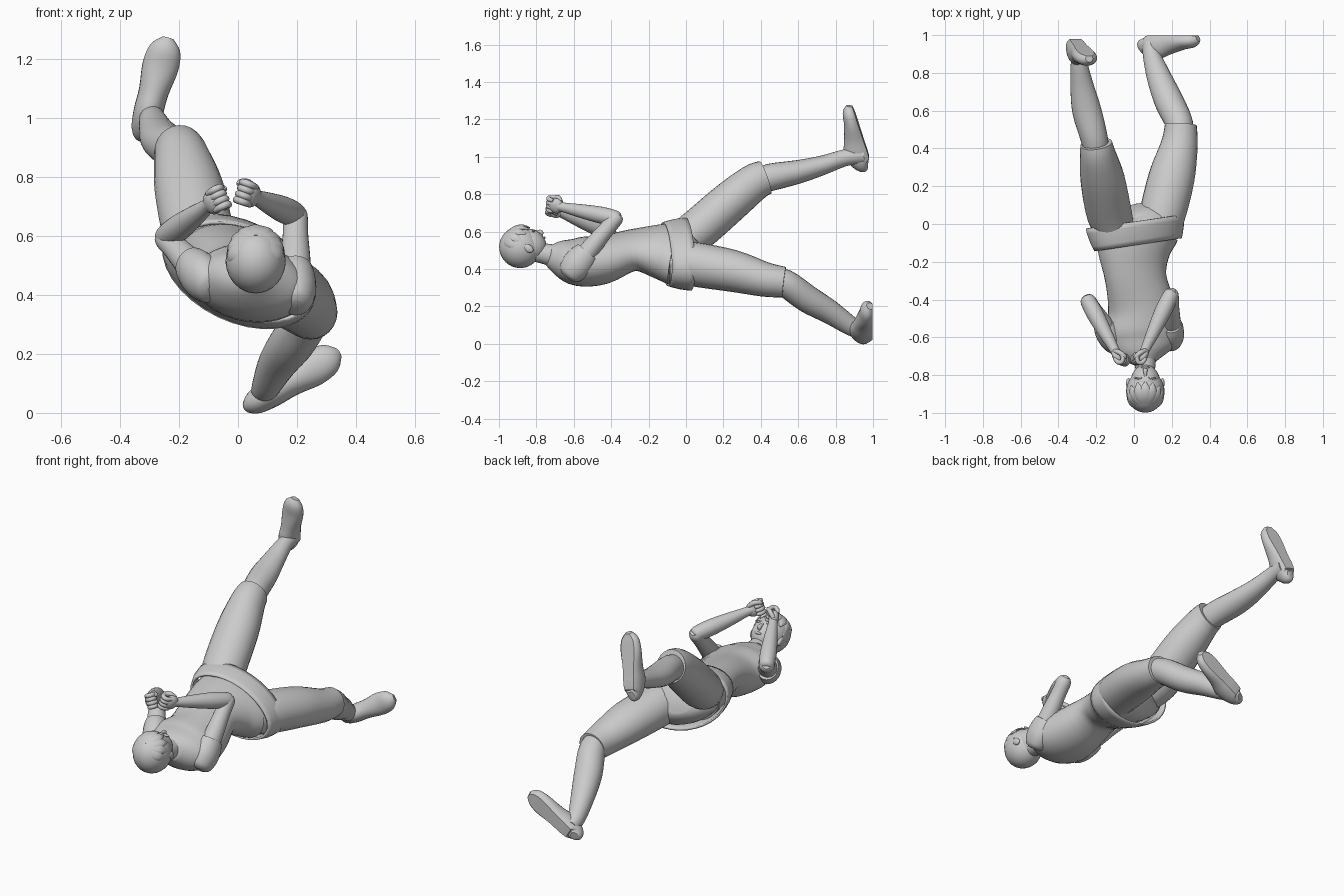
import bpy, bmesh, math
from mathutils import Vector as V, Matrix

if "Cube" in bpy.data.objects:
    bpy.data.objects.remove(bpy.data.objects["Cube"])


def finish(bm, name, angle=40):
    bmesh.ops.recalc_face_normals(bm, faces=bm.faces)
    me = bpy.data.meshes.new(name)
    bm.to_mesh(me)
    bm.free()
    ob = bpy.data.objects.new(name, me)
    bpy.context.collection.objects.link(ob)
    bpy.ops.object.select_all(action='DESELECT')
    ob.select_set(True)
    bpy.context.view_layer.objects.active = ob
    bpy.ops.object.shade_smooth_by_angle(angle=math.radians(angle))
    return ob


def smooth_rows(rows, steps):
    # Catmull-Rom interpolation of every ring value
    out = []
    for i in range(len(rows) - 1):
        p0, p1, p2 = rows[max(i - 1, 0)], rows[i], rows[i + 1]
        p3 = rows[min(i + 2, len(rows) - 1)]
        for k in range(steps):
            t = k / steps
            out.append([0.5 * (2 * b + (c - a) * t + (2 * a - 5 * b + 4 * c - d) * t * t
                               + (3 * b - a - 3 * c + d) * t ** 3)
                        for a, b, c, d in zip(p0, p1, p2, p3)])
    return out + [list(rows[-1])]


def loft(name, rings, hint=(1, 0, 0), n=24, steps=4, flat=1.0, caps=True):
    # rings: x, y, z, half width, half depth, roll about y in degrees
    rows = smooth_rows([tuple(r) + (0,) * (6 - len(r)) for r in rings], steps)
    bm = bmesh.new()
    loops = []
    for i, r in enumerate(rows):
        t = (V(rows[min(i + 1, len(rows) - 1)][:3]) - V(rows[max(i - 1, 0)][:3])).normalized()
        s = Matrix.Rotation(math.radians(r[5]), 3, 'Y') @ V(hint)
        s = (s - t * s.dot(t)).normalized()
        u = t.cross(s)
        loops.append([bm.verts.new(V(r[:3]) + s * r[3] * math.cos(a) + u * r[4] * max(math.sin(a), -flat))
                      for a in (2 * math.pi * k / n for k in range(n))])
    for a, b in zip(loops, loops[1:]):
        for k in range(n):
            bm.faces.new((a[k], a[(k + 1) % n], b[(k + 1) % n], b[k]))
    if caps:
        bm.faces.new(loops[0])
        bm.faces.new(loops[-1])
    return finish(bm, name)


def ball(name, loc, radii, axes):
    bm = bmesh.new()
    bmesh.ops.create_uvsphere(bm, u_segments=28, v_segments=18, radius=1)
    m = Matrix([V(a) * r for a, r in zip(axes, radii)]).transposed()
    for v in bm.verts:
        v.co = m @ v.co + V(loc)
    return finish(bm, name, 60)


# torso, rolled towards the lower hip
loft("shirt", [(.06, -.735, .475, .06, .055, 6), (.05, -.675, .46, .15, .095, 7),
               (.045, -.58, .44, .20, .128, 8), (.04, -.45, .45, .18, .13, 10),
               (.01, -.29, .50, .165, .107, 15), (0, -.15, .495, .20, .135, 22),
               (.01, -.05, .48, .235, .15, 25)], n=32)

# open hem around the hips
hem = loft("shirt_hem", [(.022, -.11, .48, .25, .148, 25), (.013, -.05, .48, .27, .164, 25),
                         (.004, .012, .48, .28, .172, 25)], n=32, steps=2, caps=False)
mod = hem.modifiers.new("thickness", 'SOLIDIFY')
mod.thickness = .012

# trousers
loft("trouser_seat", [(.015, -.09, .48, .22, .13, 25), (.012, 0, .48, .235, .14, 25),
                      (.005, .05, .49, .17, .11, 25), (0, .075, .50, .08, .07, 25)], n=28)
loft("raised_trouser_leg", [(-.09, -.05, .54, .10, .10), (-.13, .05, .60, .12, .112),
                            (-.165, .23, .755, .118, .11), (-.19, .36, .86, .096, .10),
                            (-.20, .425, .89, .085, .092)])
loft("lower_trouser_leg", [(.12, -.05, .44, .105, .105), (.15, .05, .425, .122, .118),
                           (.20, .25, .39, .122, .112), (.24, .42, .345, .098, .093),
                           (.248, .525, .33, .084, .082)])

# shins
loft("raised_shin", [(-.195, .36, .86, .065, .065), (-.21, .45, .89, .072, .073),
                     (-.25, .60, .92, .077, .063), (-.275, .73, .955, .062, .052),
                     (-.29, .85, .995, .045, .045), (-.295, .95, 1.01, .04, .045)])
loft("lower_shin", [(.24, .44, .35, .065, .065), (.24, .53, .325, .073, .073),
                    (.185, .65, .24, .077, .074), (.135, .77, .17, .066, .064),
                    (.095, .89, .09, .048, .05), (.085, .96, .065, .04, .04)])

# shoes: distance from heel, half width, half height
shoe = [(0, .022, .028), (.015, .042, .056), (.08, .050, .074), (.15, .051, .061),
        (.24, .062, .045), (.305, .052, .037), (.338, .02, .02)]
for name, heel, toe in (("raised_shoe", (-.32, .992, .965), (-.235, .888, 1.28)),
                        ("lower_shoe", (.048, .998, .03), (.335, .998, .20))):
    heel, toe = V(heel), V(toe)
    d = (toe - heel).normalized()
    up = V((0, -1, 0))
    up = (up - d * up.dot(d)).normalized()
    loft(name, [tuple(heel + d * t + up * .7 * b) + (w, b) for t, w, b in shoe],
         hint=up.cross(d), flat=.7)

# arms, sleeves and fists
arms = (("left", (-.115, -.605, .455), (-.245, -.405, .595), (-.085, -.70, .715), 1),
        ("right", (.195, -.59, .415), (.195, -.375, .672), (.045, -.695, .738), -1))
for side, sh, el, fi, inner in arms:
    sh, el, fi = V(sh), V(el), V(fi)
    d1, d2 = (el - sh).normalized(), (fi - el).normalized()
    loft(side + "_sleeve", [tuple(sh + d1 * t) + (w, w * 1.15) for t, w in
                            ((-.075, .03), (-.055, .055), (0, .07), (.06, .067), (.10, .057))])
    loft(side + "_upper_arm", [tuple(sh.lerp(el, t)) + (w, w) for t, w in
                               ((0, .055), (.4, .051), (.75, .043), (1, .041), (1.08, .025))])
    loft(side + "_forearm", [tuple(el.lerp(fi, t)) + (w, w) for t, w in
                             ((-.06, .025), (0, .04), (.25, .045), (.6, .036), (.87, .026), (.97, .026))])
    k = V((-.35 * inner, 0, 1))
    k = (k - d2 * k.dot(d2)).normalized()
    p = k.cross(d2)
    p = p if p.x * inner > 0 else -p
    ball(side + "_palm", fi, (.044, .027, .042), (d2, p, k))
    for i in range(4):
        base = fi + k * (i - 1.5) * .021
        loft(f"{side}_finger_{i + 1}", [tuple(base + d2 * a + p * b) + (r, r) for a, b, r in
             ((.01, -.012, .010), (.04, -.006, .0125), (.05, .014, .0125),
              (.032, .032, .012), (.008, .029, .011), (.004, .02, .006))], hint=k, n=10, steps=3)
    loft(side + "_thumb", [tuple(fi + d2 * a + p * b + k * c) + (r, r) for a, b, c, r in
         ((-.025, .005, .025, .012), (.0, .028, .036, .014), (.03, .04, .028, .012), (.042, .04, .018, .006))],
         hint=d2.cross(p), n=10, steps=3)

# head tilted forward, face looking up
f, u, r = V((0, .55, .835)), V((0, -.835, .55)), V((1, 0, 0))
c = V((.06, -.885, .52))
loft("neck", [(.06, -.85, .495, .05, .05), (.06, -.77, .485, .052, .054), (.055, -.66, .46, .065, .065)])
ball("head", c + f * .035 - u * .035, (.078, .083, .095), (r, f, u))
ball("hair", c - f * .004, (.102, .111, .112), (r, f, u))
loft("nose", [tuple(c + f * a - u * b) + (w, w) for a, b, w in
              ((.108, .015, .006), (.120, .035, .009), (.125, .05, .012), (.112, .06, .008))], n=12)
for s, side in ((-1, "left"), (1, "right")):
    ball(side + "_ear", c + r * s * .090 + f * .015 - u * .04, (.012, .02, .03), (r, f, u))
    ball(side + "_brow", c + r * s * .033 + f * .108 - u * .012, (.024, .008, .006), (r, f, u))
ball("mouth", c + f * .108 - u * .08, (.022, .008, .007), (r, f, u))

# hair locks over the forehead and temples
for i in range(9):
    a = math.radians(-100 + 25 * i)
    h = f * math.cos(a) + r * math.sin(a) * .88
    drop = .12 if abs(a) < 1.2 else -.15
    pts = [(u * .95 + h * .25, .104, .02), (u * .75 + h * .62, .109, .028),
           (u * .45 + h * .87, .113, .025), (u * drop + h * .98, .114, .004)]
    loft(f"hair_lock_{i + 1}", [tuple(c + v * m) + (w, .009 if w > .01 else .003) for v, m, w in pts],
         hint=u.cross(h), n=10)
